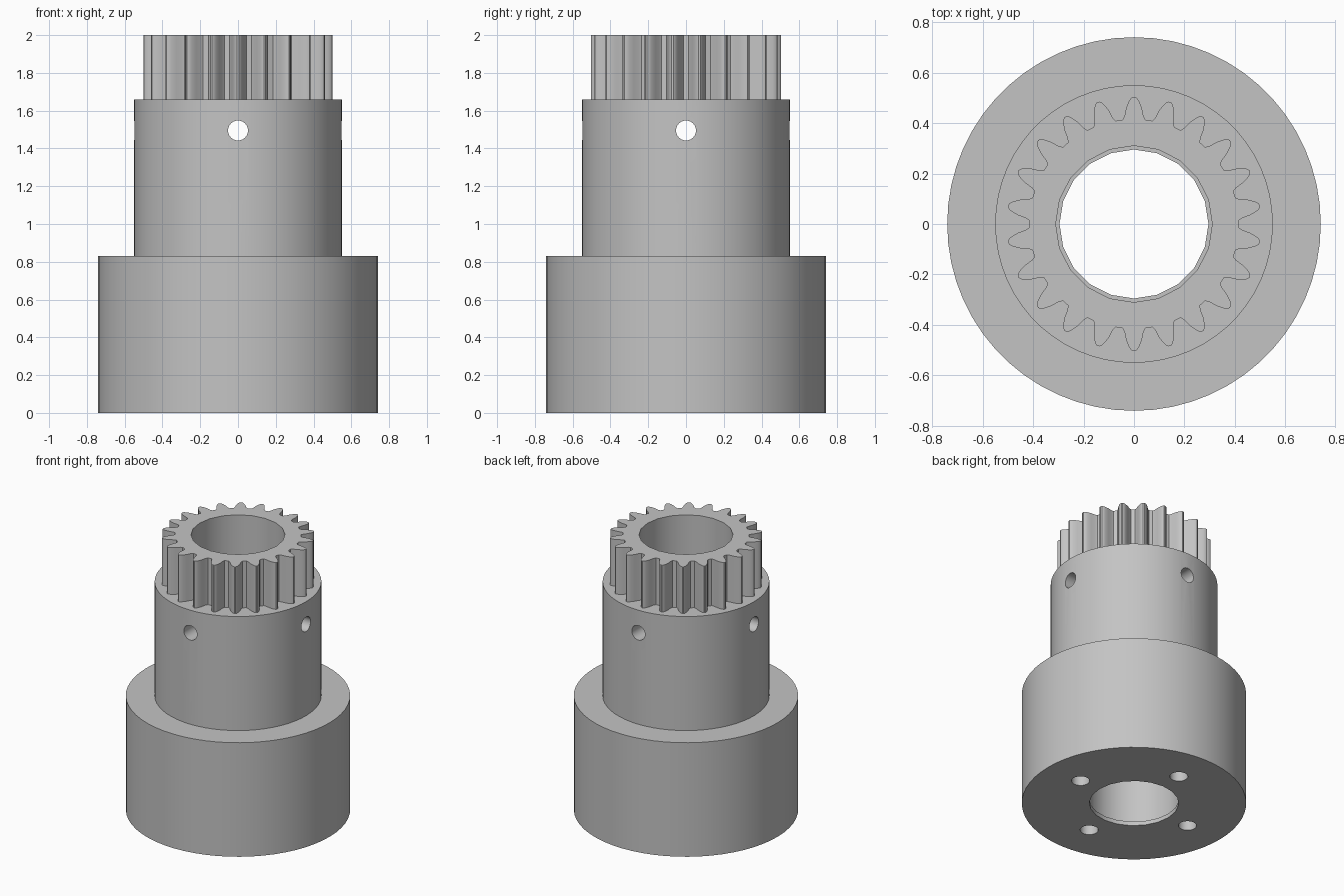
import bpy
import bmesh
from math import cos, sin, pi, radians
from mathutils import Matrix

if "Cube" in bpy.data.objects:
    bpy.data.objects.remove(bpy.data.objects["Cube"])

steel = bpy.data.materials.new("grey steel")
steel.use_nodes = True
GREY = (0.55, 0.55, 0.55, 1)
steel.diffuse_color = GREY
steel.node_tree.nodes["Principled BSDF"].inputs["Base Color"].default_value = GREY


def make_object(name, bm):
    bmesh.ops.recalc_face_normals(bm, faces=bm.faces[:])
    mesh = bpy.data.meshes.new(name)
    bm.to_mesh(mesh)
    bm.free()
    mesh.materials.append(steel)
    obj = bpy.data.objects.new(name, mesh)
    bpy.context.collection.objects.link(obj)
    return obj


def lathe(name, profile, sides):
    """Solid of revolution about z, closed with flat caps."""
    bm = bmesh.new()
    rings = [[bm.verts.new((r * cos(2 * pi * i / sides), r * sin(2 * pi * i / sides), z))
              for i in range(sides)] for r, z in profile]
    for low, high in zip(rings, rings[1:]):
        for i in range(sides):
            j = (i + 1) % sides
            bm.faces.new((low[i], low[j], high[j], high[i]))
    bm.faces.new(rings[0])
    bm.faces.new(rings[-1])
    return make_object(name, bm)


def rod(name, radius, length, matrix):
    bm = bmesh.new()
    bmesh.ops.create_cone(bm, cap_ends=True, segments=24, radius1=radius,
                          radius2=radius, depth=length, matrix=matrix)
    return make_object(name, bm)


def cut(obj, cutters):
    """Subtract the cutters and bake the result."""
    bpy.context.view_layer.objects.active = obj
    for cutter in cutters:
        cutter.hide_render = True
        mod = obj.modifiers.new("hole", 'BOOLEAN')
        mod.operation = 'DIFFERENCE'
        mod.solver = 'EXACT'
        mod.object = cutter
        bpy.ops.object.modifier_apply(modifier=mod.name)


# Stepped body: wide collar below, narrower sleeve above
body = lathe("stepped_body", [(0.74, 0), (0.74, 0.83), (0.55, 0.83), (0.55, 1.66)], 60)

# Toothed end: one tooth flank, mirrored and repeated around the axis
TEETH = 22
flank = [(6.3, 0.415), (5.0, 0.43), (3.9, 0.46), (2.5, 0.485), (1.5, 0.498), (0.5, 0.504)]
tooth = [(-a, r) for a, r in flank] + [(a, r) for a, r in reversed(flank)]
bm = bmesh.new()
outline = []
for t in range(TEETH):
    for a, r in tooth:
        angle = pi / 2 + 2 * pi * t / TEETH + radians(a)
        outline.append(bm.verts.new((r * cos(angle), r * sin(angle), 1.66)))
base = bm.faces.new(outline)
top = bmesh.ops.extrude_face_region(bm, geom=[base], use_keep_orig=True)
bmesh.ops.translate(bm, vec=(0, 0, 0.34),
                    verts=[v for v in top["geom"] if isinstance(v, bmesh.types.BMVert)])
gear = make_object("gear_teeth", bm)

# Central bore with a slim lip at the bottom
bore = lathe("bore_cutter", [(0.295, -0.1), (0.295, 0.03), (0.31, 0.03), (0.31, 2.1)], 20)

# Cross holes through the sleeve, and four blind holes in the underside
cross = [rod("cross_hole_cutter", 0.053, 1.6,
             Matrix.Translation((0, 0, 1.495)) @ Matrix.Rotation(pi / 2, 4, axis))
         for axis in "XY"]
bolts = [rod("bolt_hole_cutter", 0.06, 0.8,
             Matrix.Rotation(k * pi / 2, 4, 'Z') @ Matrix.Translation((0.46, 0, 0)))
         for k in range(4)]

cut(body, [bore] + cross + bolts)
cut(gear, [bore])
for helper in [bore] + cross + bolts:
    bpy.data.objects.remove(helper)

# Smooth round walls with crisp edges
for obj in (body, gear):
    bpy.ops.object.select_all(action='DESELECT')
    obj.select_set(True)
    bpy.context.view_layer.objects.active = obj
    bpy.ops.object.shade_smooth_by_angle(angle=radians(30))
